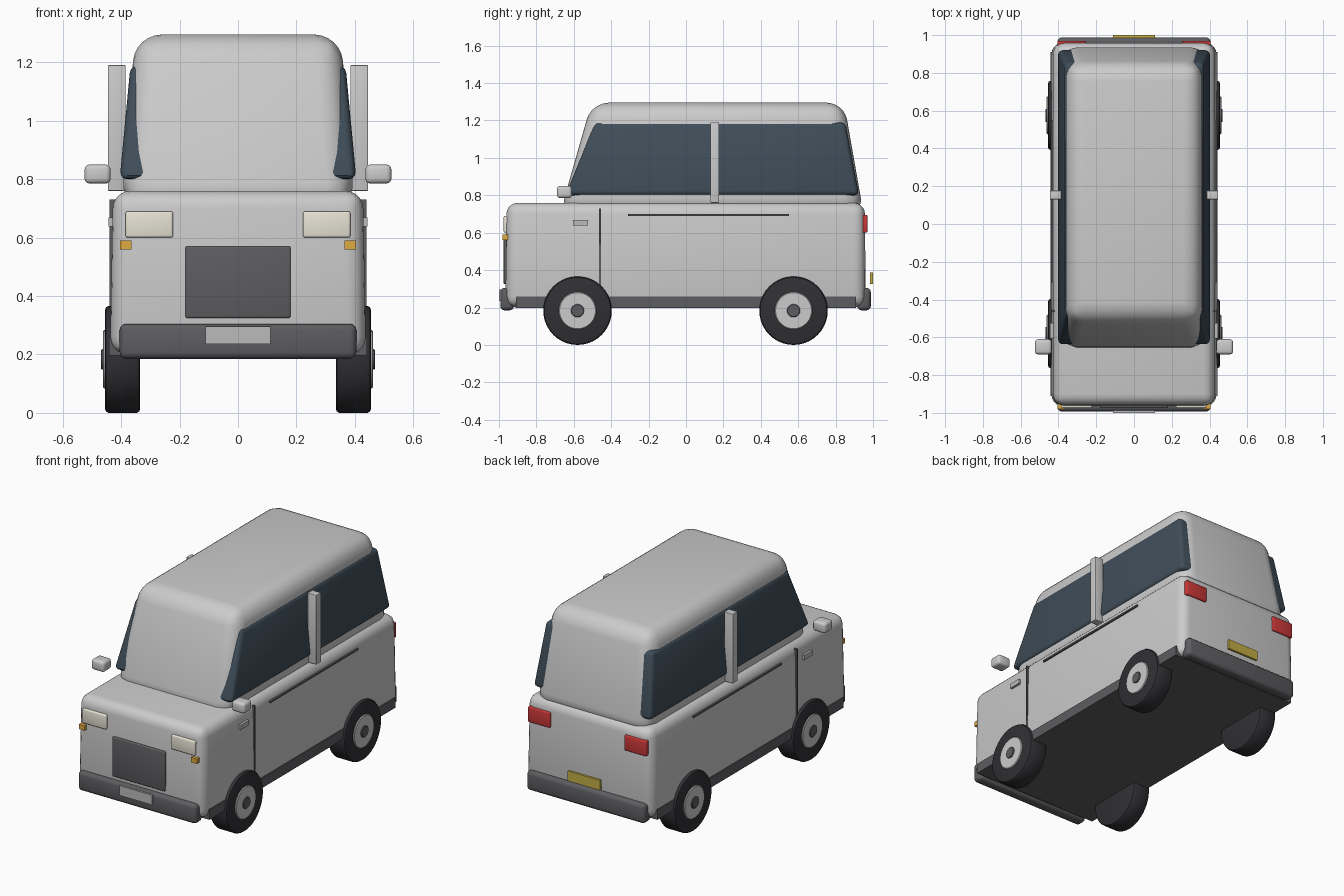
import bpy, bmesh, math

if "Cube" in bpy.data.objects:
    bpy.data.objects.remove(bpy.data.objects["Cube"])


def mat(name, r, g, b):
    m = bpy.data.materials.new(name)
    m.diffuse_color = (r, g, b, 1)
    m.use_nodes = True
    m.node_tree.nodes["Principled BSDF"].inputs["Base Color"].default_value = m.diffuse_color
    return m


GLASS = mat("glass", 0.05, 0.075, 0.1)
DARK = mat("dark_trim", 0.11, 0.11, 0.12)
BLACK = mat("rubber", 0.03, 0.03, 0.035)
CREAM = mat("lamp", 0.8, 0.77, 0.66)
AMBER = mat("amber", 0.75, 0.4, 0.05)
RED = mat("red", 0.6, 0.04, 0.04)
YELLOW = mat("yellow", 0.55, 0.42, 0.06)
PLATE = mat("plate", 0.5, 0.5, 0.5)


def finish(name, bm, material):
    bmesh.ops.recalc_face_normals(bm, faces=bm.faces)
    me = bpy.data.meshes.new(name)
    bm.to_mesh(me)
    bm.free()
    ob = bpy.data.objects.new(name, me)
    bpy.context.collection.objects.link(ob)
    if material:
        me.materials.append(material)
    bpy.ops.object.select_all(action='DESELECT')
    ob.select_set(True)
    bpy.context.view_layer.objects.active = ob
    bpy.ops.object.shade_smooth_by_angle(angle=math.radians(35))
    return ob


def block(name, x, y, z, bevel=0, material=None, top_x=None, top_y=None, seg=3):
    """Box from ranges; the top rectangle may differ, giving a taper."""
    bm = bmesh.new()
    rings = []
    for (xa, xb), (ya, yb), h in ((x, y, z[0]), (top_x or x, top_y or y, z[1])):
        rings.append([bm.verts.new(p) for p in
                      ((xa, ya, h), (xb, ya, h), (xb, yb, h), (xa, yb, h))])
    a, b = rings
    bm.faces.new(a)
    bm.faces.new(b)
    for i in range(4):
        j = (i + 1) % 4
        bm.faces.new((a[i], a[j], b[j], b[i]))
    if bevel:
        bmesh.ops.bevel(bm, geom=bm.edges[:], offset=bevel, segments=seg,
                        profile=0.5, affect='EDGES')
    return finish(name, bm, material)


def pair(name, x, y, z, bevel=0, material=None):
    block("right_" + name, x, y, z, bevel, material)
    block("left_" + name, (-x[1], -x[0]), y, z, bevel, material)


def lathe(name, profile, side, y, z, material=None, n=40):
    """Closed solid turned about a sideways axle; profile is (x, radius)."""
    bm = bmesh.new()
    rings = [[bm.verts.new((side * x, y + r * math.cos(math.tau * i / n),
                            z + r * math.sin(math.tau * i / n))) for i in range(n)]
             for x, r in profile]
    for a, b in zip(rings, rings[1:]):
        for i in range(n):
            j = (i + 1) % n
            bm.faces.new((a[i], a[j], b[j], b[i]))
    bm.faces.new(rings[0])
    bm.faces.new(rings[-1])
    return finish(name, bm, material)


# Body shell, sill and cabin
block("body", (-0.438, 0.438), (-0.965, 0.96), (0.2, 0.76), 0.06,
      top_x=(-0.428, 0.428), top_y=(-0.96, 0.957), seg=5)
block("sill_and_floor", (-0.442, 0.442), (-0.91, 0.91), (0.197, 0.26), 0, DARK)
block("cabin", (-0.4, 0.4), (-0.675, 0.95), (0.7, 1.295), 0.09,
      top_x=(-0.352, 0.352), top_y=(-0.505, 0.845), seg=6)

# Side windows: one slab poking through the cabin sides
block("side_windows", (-0.405, 0.405), (-0.645, 0.925), (0.8, 1.19), 0.025, GLASS,
      top_x=(-0.368, 0.368), top_y=(-0.485, 0.852))

# Side details
pair("door_pillar", (0.385, 0.445), (0.13, 0.177), (0.76, 1.19), 0.003)
pair("mirror", (0.436, 0.525), (-0.69, -0.61), (0.785, 0.85), 0.016)
pair("door_seam", (0.42, 0.44), (-0.465, -0.455), (0.26, 0.73), 0, DARK)
pair("waist_trim", (0.42, 0.44), (-0.31, 0.55), (0.69, 0.7), 0, DARK)
pair("door_handle", (0.42, 0.444), (-0.605, -0.525), (0.638, 0.668), 0, PLATE)

# Front face
block("grille", (-0.18, 0.18), (-0.975, -0.93), (0.325, 0.57), 0.006, DARK)
pair("headlight", (0.222, 0.385), (-0.975, -0.92), (0.6, 0.69), 0.008, CREAM)
pair("indicator", (0.364, 0.404), (-0.98, -0.92), (0.56, 0.59), 0, AMBER)
block("front_bumper", (-0.405, 0.405), (-0.993, -0.92), (0.185, 0.305), 0.022, DARK)
block("front_plate", (-0.112, 0.112), (-1.0, -0.985), (0.235, 0.295), 0, PLATE)

# Rear face
block("rear_bumper", (-0.405, 0.405), (0.915, 0.988), (0.185, 0.305), 0.022, DARK)
pair("tail_light", (0.255, 0.405), (0.92, 0.97), (0.6, 0.695), 0.006, RED)
block("rear_plate", (-0.11, 0.11), (0.985, 1.0), (0.325, 0.387), 0, YELLOW)

# Wheels
for end, y in (("front", -0.58), ("rear", 0.575)):
    for label, s in (("right", 1), ("left", -1)):
        tag = f"{end}_{label}_"
        lathe(tag + "tyre", [(0.335, 0.17), (0.338, 0.178), (0.346, 0.183),
                             (0.444, 0.183), (0.452, 0.178), (0.455, 0.17)],
              s, y, 0.183, BLACK)
        lathe(tag + "hub", [(0.44, 0.1), (0.458, 0.1), (0.462, 0.096)], s, y, 0.183)
        lathe(tag + "hub_cap", [(0.45, 0.035), (0.466, 0.035), (0.469, 0.032)],
              s, y, 0.183, DARK)
